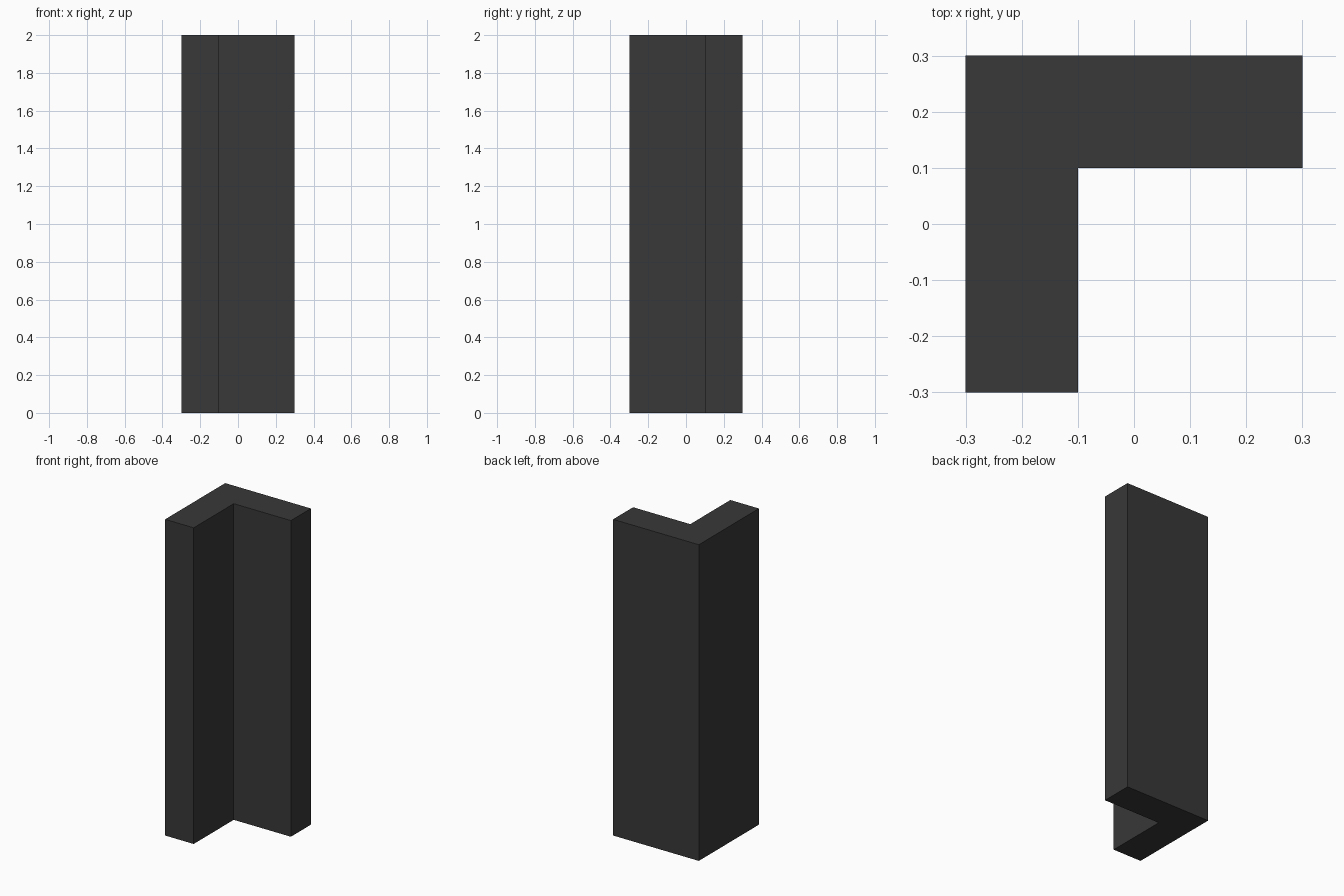
import bpy
import bmesh

if "Cube" in bpy.data.objects:
    bpy.data.objects.remove(bpy.data.objects["Cube"])

HEIGHT = 2.0
# L-shaped cross-section, counter-clockwise seen from above
PROFILE = [(-0.3, -0.3), (-0.1, -0.3), (-0.1, 0.1),
           (0.3, 0.1), (0.3, 0.3), (-0.3, 0.3)]

# Corner column: profile extruded straight up
bm = bmesh.new()
base = bm.faces.new([bm.verts.new((x, y, 0)) for x, y in PROFILE])
extruded = bmesh.ops.extrude_face_region(bm, geom=[base], use_keep_orig=True)
top_verts = [g for g in extruded["geom"] if isinstance(g, bmesh.types.BMVert)]
bmesh.ops.translate(bm, verts=top_verts, vec=(0, 0, HEIGHT))
bmesh.ops.recalc_face_normals(bm, faces=bm.faces)

mesh = bpy.data.meshes.new("corner_column")
bm.to_mesh(mesh)
bm.free()
column = bpy.data.objects.new("corner_column", mesh)
bpy.context.collection.objects.link(column)

# Dark grey finish
dark = bpy.data.materials.new("dark_grey")
dark.diffuse_color = (0.04, 0.04, 0.04, 1)
dark.use_nodes = True
dark.node_tree.nodes["Principled BSDF"].inputs["Base Color"].default_value = dark.diffuse_color
mesh.materials.append(dark)
